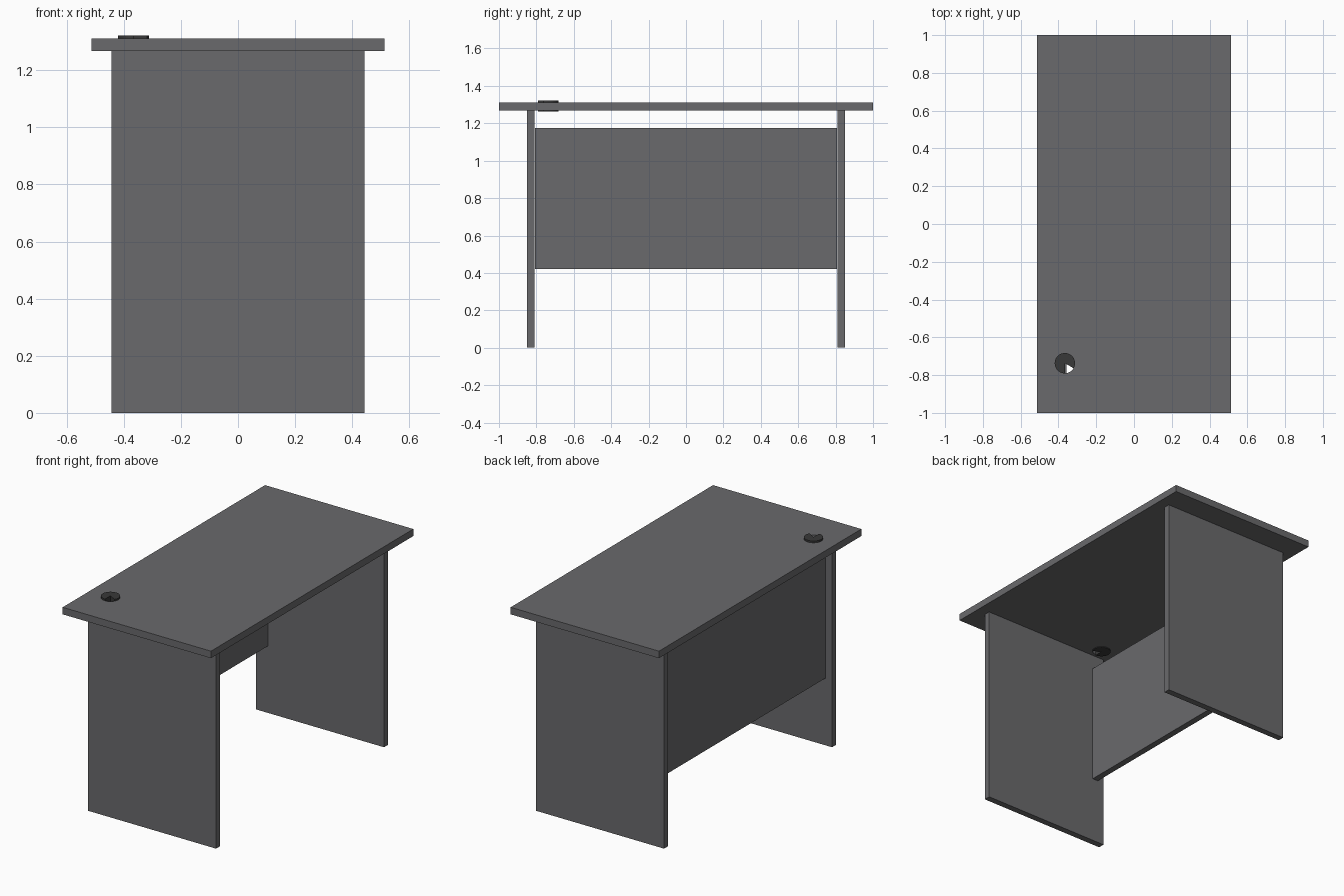
import bpy, bmesh
from math import cos, sin, radians

if "Cube" in bpy.data.objects:
    bpy.data.objects.remove(bpy.data.objects["Cube"])


def material(name, rgb):
    mat = bpy.data.materials.new(name)
    mat.diffuse_color = (*rgb, 1)
    mat.use_nodes = True
    mat.node_tree.nodes["Principled BSDF"].inputs["Base Color"].default_value = mat.diffuse_color
    return mat


board = material("dark_board", (0.143, 0.143, 0.15))
plastic = material("dark_plastic", (0.04, 0.04, 0.04))


def add_object(name, bm, mat=board):
    bmesh.ops.recalc_face_normals(bm, faces=bm.faces)
    mesh = bpy.data.meshes.new(name)
    bm.to_mesh(mesh)
    bm.free()
    mesh.materials.append(mat)
    obj = bpy.data.objects.new(name, mesh)
    bpy.context.collection.objects.link(obj)
    return obj


def box(name, lo, hi):
    bm = bmesh.new()
    bmesh.ops.create_cube(bm, size=1)
    for v in bm.verts:
        v.co = [(a + b) / 2 + c * (b - a) for a, b, c in zip(lo, hi, v.co)]
    return add_object(name, bm)


def prism(name, outline, z0, z1, mat=board):
    bm = bmesh.new()
    face = bm.faces.new([bm.verts.new((x, y, z0)) for x, y in outline])
    ext = bmesh.ops.extrude_face_region(bm, geom=[face], use_keep_orig=True)
    for v in (g for g in ext["geom"] if isinstance(g, bmesh.types.BMVert)):
        v.co.z = z1
    return add_object(name, bm, mat)


def arc(cx, cy, r, start, end, step=10):
    return [(cx + r * cos(radians(a)), cy + r * sin(radians(a)))
            for a in range(start, end + 1, step)]


TOP_Z, UNDER_Z = 1.311, 1.267
GX, GY, GR = -0.366, -0.737, 0.054

# Table top with a round cable hole
top = box("table_top", (-0.513, -1, UNDER_Z), (0.513, 1, TOP_Z))
cutter = prism("cable_hole_cutter", arc(GX, GY, GR - 0.001, 0, 350), 1.2, 1.4)
cutter.hide_render = True
cutter.hide_viewport = True
hole = top.modifiers.new("cable_hole", "BOOLEAN")
hole.operation = "DIFFERENCE"
hole.solver = "EXACT"
hole.object = cutter

# Panel legs at both ends
for side, name in ((-1, "front_leg"), (1, "back_leg")):
    y0, y1 = sorted((side * 0.81, side * 0.85))
    box(name, (-0.443, y0, 0), (0.443, y1, UNDER_Z))

# Modesty panel between the legs
box("modesty_panel", (-0.398, -0.808, 0.42), (-0.358, 0.808, 1.175))

# Cable grommet: disc with an open wedge for the cables
prism("cable_grommet", [(GX, GY)] + arc(GX, GY, GR, -30, 270),
      1.262, 1.322, plastic)
